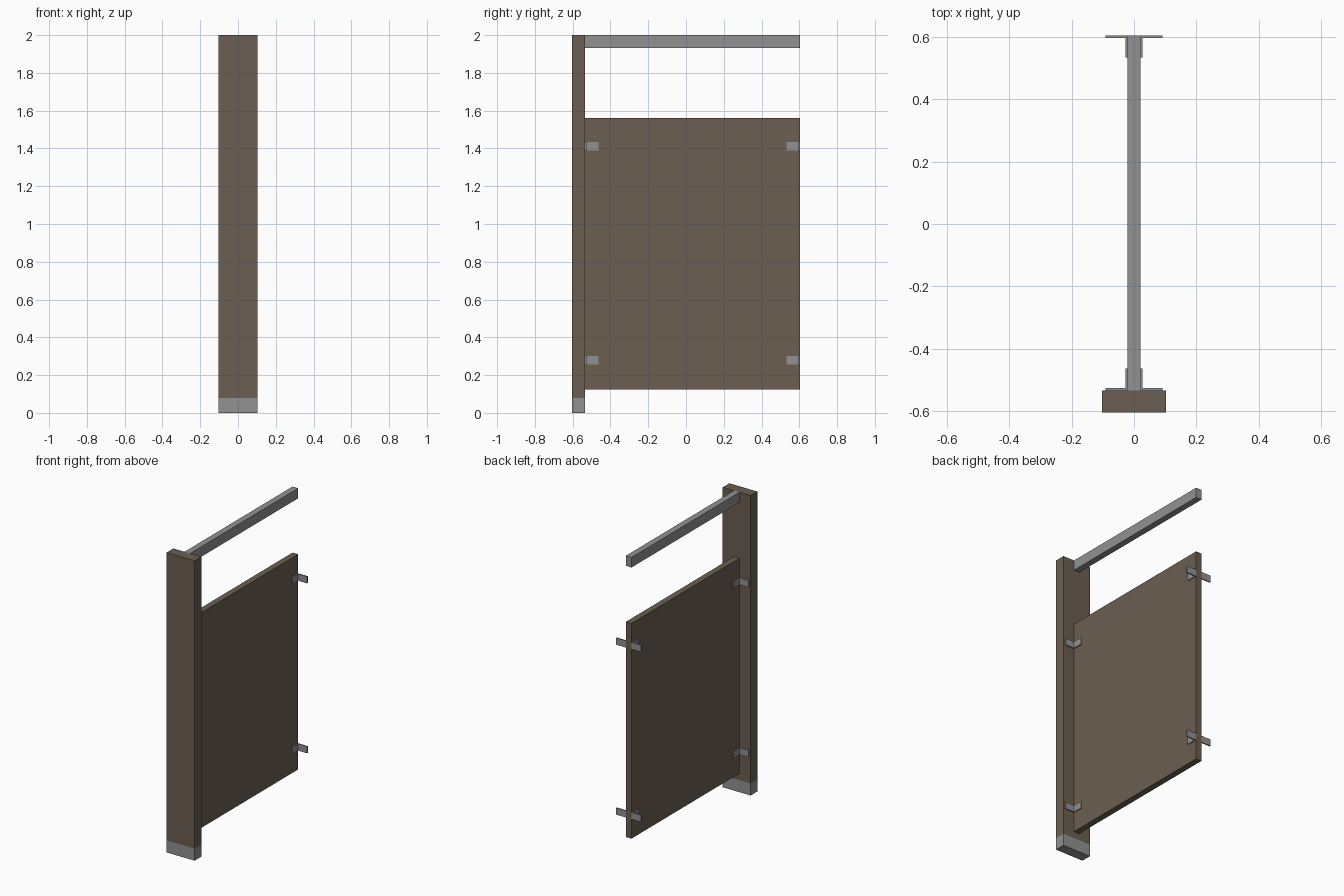
import bpy, bmesh

if "Cube" in bpy.data.objects:
    bpy.data.objects.remove(bpy.data.objects["Cube"])


def material(name, color):
    m = bpy.data.materials.new(name)
    m.diffuse_color = (*color, 1)
    m.use_nodes = True
    m.node_tree.nodes["Principled BSDF"].inputs["Base Color"].default_value = m.diffuse_color
    return m


BROWN = material("brown_laminate", (0.147, 0.114, 0.084))
GREY = material("grey_metal", (0.283, 0.283, 0.283))


def build(name, mat, bm):
    bmesh.ops.recalc_face_normals(bm, faces=bm.faces)
    me = bpy.data.meshes.new(name)
    bm.to_mesh(me)
    bm.free()
    me.materials.append(mat)
    bpy.context.collection.objects.link(bpy.data.objects.new(name, me))


def box(name, mat, x, y, z):
    bm = bmesh.new()
    bmesh.ops.create_cube(bm, size=1)
    for v in bm.verts:
        v.co = [r[0] if c < 0 else r[1] for c, r in zip(v.co, (x, y, z))]
    build(name, mat, bm)


def bracket(name, side, wall, into, z0, z1):
    # L profile extruded upward: flange on the wall, leg on the panel face
    t = 0.008
    a, b, f = 0.0205, 0.027, 0.092
    y1, y2 = wall + into * t, wall + into * 0.071
    prof = [(a, wall), (f, wall), (f, y1), (b, y1), (b, y2), (a, y2)]
    bm = bmesh.new()
    face = bm.faces.new([bm.verts.new((side * x, y, z0)) for x, y in prof])
    ext = bmesh.ops.extrude_face_region(bm, geom=[face])
    for g in ext["geom"]:
        if isinstance(g, bmesh.types.BMVert):
            g.co.z = z1
    build(name, GREY, bm)


FRONT, JOIN, BACK = -0.604, -0.534, 0.604

# front post with metal shoe
box("post", BROWN, (-0.103, 0.103), (FRONT, JOIN), (0.08, 2.0))
box("post_shoe", GREY, (-0.103, 0.103), (FRONT, JOIN), (0, 0.08))

# divider panel and head rail
box("panel", BROWN, (-0.0205, 0.0205), (JOIN, BACK), (0.125, 1.56))
box("head_rail", GREY, (-0.021, 0.021), (JOIN, BACK), (1.933, 2.0))

# brackets on both faces, at both ends, low and high
for level, z0 in (("lower", 0.255), ("upper", 1.388)):
    for end, wall, into in (("front", JOIN, 1), ("back", BACK, -1)):
        for hand, side in (("left", -1), ("right", 1)):
            bracket(f"{level}_{end}_{hand}_bracket", side, wall, into, z0, z0 + 0.045)
